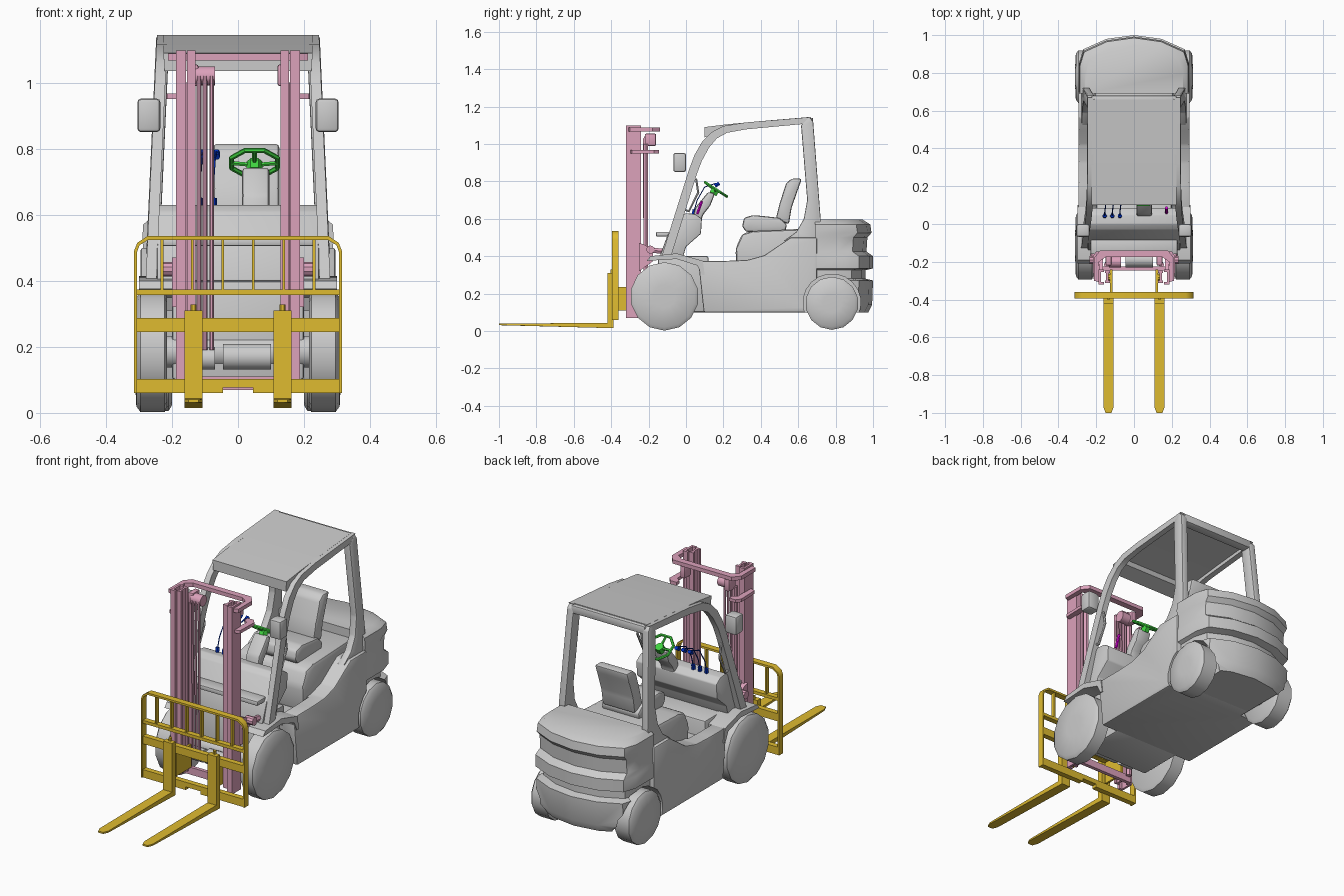
import bpy, bmesh, math
from mathutils import Vector, Matrix

def material(name, c):
    m = bpy.data.materials.new(name)
    m.diffuse_color = (*c, 1)
    return m

PINK = material("pink", (0.72, 0.36, 0.50))
GOLD = material("gold", (0.74, 0.50, 0.03))
BLUE = material("blue", (0.0, 0.03, 0.55))
GREEN = material("green", (0.05, 0.65, 0.05))
MAGENTA = material("magenta", (0.75, 0.0, 0.75))

def loft(name, rings, mat=None, bevel=0, seg=2):
    """Skin a list of equal point rings and cap both ends."""
    bm = bmesh.new()
    vs = [[bm.verts.new(p) for p in r] for r in rings]
    n = len(vs[0])
    for a, b in zip(vs, vs[1:]):
        for i in range(n):
            bm.faces.new((a[i], a[(i + 1) % n], b[(i + 1) % n], b[i]))
    bm.faces.new(vs[0])
    bm.faces.new(vs[-1])
    bmesh.ops.recalc_face_normals(bm, faces=bm.faces)
    if bevel:
        bmesh.ops.bevel(bm, geom=bm.edges[:], offset=bevel, segments=seg, affect='EDGES', profile=0.5)
    me = bpy.data.meshes.new(name)
    bm.to_mesh(me)
    bm.free()
    ob = bpy.data.objects.new(name, me)
    bpy.context.collection.objects.link(ob)
    if mat:
        me.materials.append(mat)
    return ob

def prism(name, pts, a, b, axis='x', mat=None, bevel=0, lean=0):
    """Extrude a 2D outline along an axis; lean shifts x per unit height."""
    place = {'x': lambda p, t: (t + lean * p[1], p[0], p[1]),
             'y': lambda p, t: (p[0], t, p[1]),
             'z': lambda p, t: (p[0], p[1], t)}[axis]
    return loft(name, [[place(p, t) for p in pts] for t in (a, b)], mat, bevel)

def box(name, x0, x1, y0, y1, z0, z1, mat=None, bevel=0):
    return prism(name, [(x0, y0), (x1, y0), (x1, y1), (x0, y1)], z0, z1, 'z', mat, bevel)

def lathe(name, prof, y, z, n=14, mat=None):
    """Revolve (x, radius) pairs about a line parallel to x."""
    ang = [2 * math.pi * (i + 0.5) / n for i in range(n)]
    return loft(name, [[(x, y + r * math.cos(t), z + r * math.sin(t)) for t in ang] for x, r in prof], mat)

def tube(name, pts, r, mat=None):
    cu = bpy.data.curves.new(name, 'CURVE')
    cu.dimensions = '3D'
    cu.bevel_depth, cu.bevel_resolution, cu.use_fill_caps = r, 1, True
    sp = cu.splines.new('POLY')
    sp.points.add(len(pts) - 1)
    for q, p in zip(sp.points, pts):
        q.co = (*p, 1)
    tmp = bpy.data.objects.new(name, cu)
    bpy.context.collection.objects.link(tmp)
    me = bpy.data.meshes.new_from_object(tmp.evaluated_get(bpy.context.evaluated_depsgraph_get()))
    bpy.data.objects.remove(tmp)
    ob = bpy.data.objects.new(name, me)
    bpy.context.collection.objects.link(ob)
    me.materials.clear()
    if mat:
        me.materials.append(mat)
    return ob

# chassis with floor and rising rear sides
body = prism("chassis", [(0.095, 0.10), (0.70, 0.10), (0.70, 0.50), (0.56, 0.50), (0.50, 0.46), (0.42, 0.405),
                         (0.33, 0.38), (0.22, 0.375), (0.065, 0.375)], -0.295, 0.295, bevel=0.008)
well = box("footwell_cutter", -0.22, 0.22, 0.07, 0.30, 0.31, 0.6)

# counterweight, rounded in plan with a recessed rear
def plan(z, w, yr):
    half = [(w, 0.69), (w, yr - 0.15), (w * 0.92, yr - 0.075), (w * 0.5, yr - 0.02)]
    return [(x, y, z) for x, y in half + [(0, yr)] + [(-x, y) for x, y in half[::-1]]]
weight = loft("counterweight", [plan(*l) for l in (
    (0.10, 0.27, 0.975), (0.14, 0.285, 0.995), (0.27, 0.285, 1.0), (0.28, 0.27, 0.96), (0.325, 0.27, 0.96),
    (0.335, 0.29, 1.0), (0.40, 0.292, 1.0), (0.425, 0.287, 0.965), (0.50, 0.287, 0.97),
    (0.525, 0.29, 0.992), (0.57, 0.287, 0.985), (0.595, 0.26, 0.945))])

# wheel arches and footwell are cut out
cutters = [lathe("arch_cutter", [(s * 0.19, 0.155), (s * 0.36, 0.155)], 0.78, 0.15, 20) for s in (-1, 1)]
for ob, cuts in ((body, cutters + [well]), (weight, cutters)):
    for c in cuts:
        m = ob.modifiers.new("cut", 'BOOLEAN')
        m.object, m.operation, m.solver = c, 'DIFFERENCE', 'EXACT'
    bpy.context.view_layer.update()
    me = bpy.data.meshes.new_from_object(ob.evaluated_get(bpy.context.evaluated_depsgraph_get()))
    ob.modifiers.clear()
    ob.data = me
for c in cutters + [well]:
    bpy.data.objects.remove(c)

# engine hood, front drive unit, cowl and dashboard
prism("engine_hood", [(0.27, 0.30), (0.265, 0.44), (0.30, 0.52), (0.36, 0.535), (0.72, 0.55), (0.72, 0.30)], -0.21, 0.21, bevel=0.02)
box("front_frame", -0.20, 0.20, -0.15, 0.12, 0.10, 0.40, bevel=0.01)
prism("cowl", [(-0.14, 0.40), (-0.10, 0.51), (-0.03, 0.61), (0.0, 0.63), (0.05, 0.625), (0.085, 0.60), (0.08, 0.52),
               (0.0, 0.45), (-0.02, 0.38)], -0.245, 0.245, bevel=0.006)
box("cowl_ledge", -0.23, 0.23, -0.16, -0.08, 0.505, 0.53, bevel=0.006).hide_render = False
lathe("drive_motor", [(-0.045, 0.04), (0.10, 0.04)], -0.19, 0.17, 16)
lathe("pump", [(-0.15, 0.035), (-0.07, 0.035)], -0.19, 0.165, 16)
lathe("front_axle", [(-0.23, 0.05), (0.23, 0.05)], -0.115, 0.185, 12)
lathe("rear_axle", [(-0.23, 0.04), (0.23, 0.04)], 0.78, 0.145, 12)

# seat
prism("seat_cushion", [(0.30, 0.56), (0.31, 0.605), (0.36, 0.62), (0.50, 0.605), (0.54, 0.57), (0.53, 0.53), (0.32, 0.53)],
      -0.09, 0.14, bevel=0.012)
prism("seat_back", [(0.48, 0.60), (0.50, 0.68), (0.535, 0.79), (0.565, 0.815), (0.62, 0.815), (0.60, 0.76),
                    (0.565, 0.66), (0.55, 0.57)], -0.075, 0.125, bevel=0.012)

for s in (-1, 1):
    side = "right" if s > 0 else "left"
    # wheels
    lathe(f"front_wheel_{side}", [(s * 0.215, 0.165), (s * 0.222, 0.183), (s * 0.295, 0.183), (s * 0.308, 0.165),
                                  (s * 0.312, 0.06)], -0.115, 0.185)
    lathe(f"rear_wheel_{side}", [(s * 0.20, 0.125), (s * 0.21, 0.142), (s * 0.295, 0.142), (s * 0.308, 0.125),
                                 (s * 0.312, 0.05)], 0.78, 0.148)
    prism(f"fender_{side}", [(-0.21, 0.375), (-0.19, 0.40), (-0.05, 0.415), (0.09, 0.375), (0.10, 0.30), (0.085, 0.30),
                             (0.06, 0.35), (-0.05, 0.385)], s * 0.19, s * 0.30)
    # overhead guard pillars, leaning inward
    k = -0.046 * s
    prism(f"front_pillar_{side}", [(-0.13, 0.40), (0.015, 0.86), (0.045, 0.94), (0.085, 1.01), (0.14, 1.065), (0.20, 1.096),
                                   (0.32, 1.115), (0.67, 1.144), (0.63, 1.107), (0.32, 1.078), (0.22, 1.06), (0.165, 1.03),
                                   (0.123, 0.98), (0.085, 0.91), (0.06, 0.845), (-0.08, 0.40)],
          s * 0.266, s * 0.298, lean=k)
    prism(f"rear_pillar_{side}", [(0.66, 1.144), (0.68, 1.12), (0.72, 0.60), (0.72, 0.48), (0.52, 0.48), (0.59, 0.53),
                                  (0.63, 0.60), (0.648, 0.70), (0.615, 1.10)], s * 0.26, s * 0.30, lean=k, bevel=0.006)
    # side lamps and grab handles
    box(f"lamp_{side}", s * 0.235, s * 0.305, -0.068, 0.0, 0.85, 0.952, bevel=0.012)
    tube(f"grab_handle_{side}", [(s * 0.25, 0.015, 0.825), (s * 0.25, 0.055, 0.81), (s * 0.25, 0.065, 0.74),
                                 (s * 0.25, 0.015, 0.64), (s * 0.25, -0.01, 0.65)], 0.007)

    # mast rails: outer channel and inner beam
    prism(f"outer_rail_{side}", [(s * x, y) for x, y in ((0.187, -0.32), (0.187, -0.24), (0.158, -0.24), (0.158, -0.254),
          (0.175, -0.254), (0.175, -0.306), (0.158, -0.306), (0.158, -0.32))], 0.07, 1.098, 'z', PINK)
    box(f"inner_rail_{side}", s * 0.136, s * 0.147, -0.31, -0.25, 0.09, 1.098, PINK)
    for y in (-0.312, -0.26):
        box(f"inner_flange_{side}", s * 0.128, s * 0.154, y, y + 0.013, 0.09, 1.098, PINK)
    # mast brackets, lift cylinders, pulleys, tilt cylinders
    prism(f"mast_ear_{side}", [(s * x, y) for x, y in ((0.18, -0.30), (0.215, -0.29), (0.218, -0.17), (0.20, -0.145),
          (0.16, -0.145), (0.16, -0.17), (0.185, -0.19))], 0.95, 0.967, 'z', PINK)
    prism(f"mast_lug_{side}", [(-0.25, 0.32), (-0.25, 0.47), (-0.22, 0.46), (-0.175, 0.43), (-0.18, 0.37)],
          s * 0.165, s * 0.20, mat=PINK)
    tube(f"lift_cylinder_{side}", [(s * 0.145, -0.215, 0.10), (s * 0.145, -0.215, 1.0)], 0.015, PINK)
    box(f"cylinder_head_{side}", s * 0.12, s * 0.15, -0.22, -0.16, 0.99, 1.055, PINK, 0.006)
    tube(f"tilt_cylinder_{side}", [(s * 0.215, -0.20, 0.435), (s * 0.215, -0.08, 0.42)], 0.016, PINK)
    lathe(f"tilt_pin_{side}", [(s * 0.185, 0.022), (s * 0.235, 0.022)], -0.19, 0.435, 10, PINK)

    # forks with shank and clamp
    c = s * 0.135
    tine = prism(f"fork_tine_{side}", [(c - 0.027, -0.39), (c - 0.027, -0.97), (c - 0.015, -1.0), (c + 0.015, -1.0),
                                       (c + 0.027, -0.97), (c + 0.027, -0.39)], 0.015, 0.043, 'z', GOLD)
    for v in tine.data.vertices:
        if v.co.y < -0.9:
            v.co.z = 0.031 if v.co.z < 0.03 else 0.04
    box(f"fork_shank_{side}", c - 0.027, c + 0.027, -0.42, -0.388, 0.015, 0.31, GOLD)
    tube(f"fork_clamp_{side}", [(c, -0.395, 0.30), (c, -0.395, 0.328)], 0.009, GOLD)
    # carriage arms and rollers
    box(f"carriage_arm_{side}", s * 0.115, s * 0.127, -0.37, -0.24, 0.11, 0.235, GOLD)
    for z in (0.135, 0.21):
        lathe(f"carriage_roller_{side}", [(s * 0.12, 0.022), (s * 0.145, 0.022)], -0.282, z, 10, GOLD)

# roof panel and crossbars
prism("roof_panel", [(0.10, 1.09), (0.22, 1.105), (0.40, 1.122), (0.66, 1.144), (0.66, 1.128), (0.40, 1.105), (0.22, 1.085), (0.10, 1.07)], -0.225, 0.225)
prism("roof_front_bar", [(0.10, 1.035), (0.10, 1.09), (0.20, 1.10), (0.18, 1.06)], -0.222, 0.222)
box("roof_rear_bar", -0.225, 0.225, 0.625, 0.68, 1.095, 1.14, bevel=0.008)

# mast top bridge, pulley and hoses
U = [(0.18, -0.31), (0.212, -0.30), (0.212, -0.18), (0.18, -0.14)]
V = [(0.15, -0.175), (0.185, -0.20)]
prism("mast_bridge", U + [(-x, y) for x, y in U[::-1]] + [(-x, y) for x, y in V[::-1]] + V, 1.067, 1.088, 'z', PINK)
box("lower_mast_bridge", -0.17, 0.17, -0.245, -0.225, 0.07, 0.11, PINK)
lathe("hose_pulley", [(-0.132, 0.03), (-0.07, 0.03)], -0.20, 1.02, 12, PINK)
for x in (-0.118, -0.1, -0.08):
    tube("mast_hose", [(x, -0.22, 0.19), (x, -0.225, 1.02)], 0.007, PINK)

# load backrest and carriage
A = [(0.315, 0.06), (0.315, 0.49), (0.305, 0.515), (0.275, 0.535)]
B = [(0.272, 0.524), (0.298, 0.508), (0.306, 0.487), (0.306, 0.06)]
outer = [(-x, z) for x, z in A] + A[::-1]
inner = [(x, z) for x, z in B[::-1]] + [(-x, z) for x, z in B]
prism("backrest_frame", outer + inner, -0.395, -0.36, 'y', GOLD)
for z0, z1 in ((0.245, 0.287), (0.357, 0.374)):
    box("carriage_bar", -0.312, 0.312, -0.39, -0.36, z0, z1, GOLD)
prism("carriage_lower_bar", [(-0.312, 0.06), (-0.045, 0.06), (-0.045, 0.077), (0.045, 0.077), (0.045, 0.06), (0.312, 0.06),
                             (0.312, 0.103), (-0.312, 0.103)], -0.39, -0.36, 'y', GOLD)
for i in range(6):
    x = -0.23 + 0.092 * i
    box("backrest_rod", x - 0.004, x + 0.004, -0.388, -0.365, 0.36, 0.528, GOLD)

# steering column and wheel
prism("steering_column", [(0.03, 0.58), (0.05, 0.66), (0.12, 0.745), (0.155, 0.735), (0.13, 0.67), (0.09, 0.62), (0.08, 0.58)],
      0.012, 0.095, bevel=0.012)
tilt = Matrix.Translation((0.05, 0.16, 0.757)) @ Matrix.Rotation(math.radians(-33), 4, 'X')
bpy.ops.mesh.primitive_torus_add(major_segments=8, minor_segments=6, major_radius=0.075, minor_radius=0.008)
rim = bpy.context.object
rim.name = "steering_wheel"
rim.data.transform(Matrix.Rotation(math.pi / 8, 4, 'Z'))
rim.data.materials.append(GREEN)
rim.matrix_world = tilt
tube("steering_hub", [tilt @ Vector((0, 0, -0.03)), tilt @ Vector((0, 0, 0.004))], 0.024, GREEN)
for a in (0, 180, 270):
    d = Vector((math.cos(math.radians(a)), math.sin(math.radians(a)), 0))
    tube("steering_spoke", [tilt @ Vector((0, 0, -0.008)), tilt @ (d * 0.073)], 0.007, GREEN)

# hydraulic levers and direction lever
for i in range(3):
    x = -0.155 + 0.04 * i
    tube("lever", [(x, 0.04, 0.63), (x, 0.06, 0.70), (x + 0.005, 0.10, 0.77), (x + 0.01, 0.16, 0.79)], 0.003, BLUE)
    tube("lever_boot", [(x, 0.04, 0.62), (x, 0.045, 0.65)], 0.011, BLUE)
    tube("lever_knob", [(x + 0.01, 0.155, 0.775), (x + 0.01, 0.178, 0.79)], 0.011, BLUE)
tube("direction_lever", [(0.172, 0.06, 0.625), (0.172, 0.085, 0.695)], 0.008, MAGENTA)

# smooth shading with sharp edges kept
bpy.ops.object.select_all(action='SELECT')
bpy.ops.object.shade_smooth_by_angle(angle=math.radians(35))
